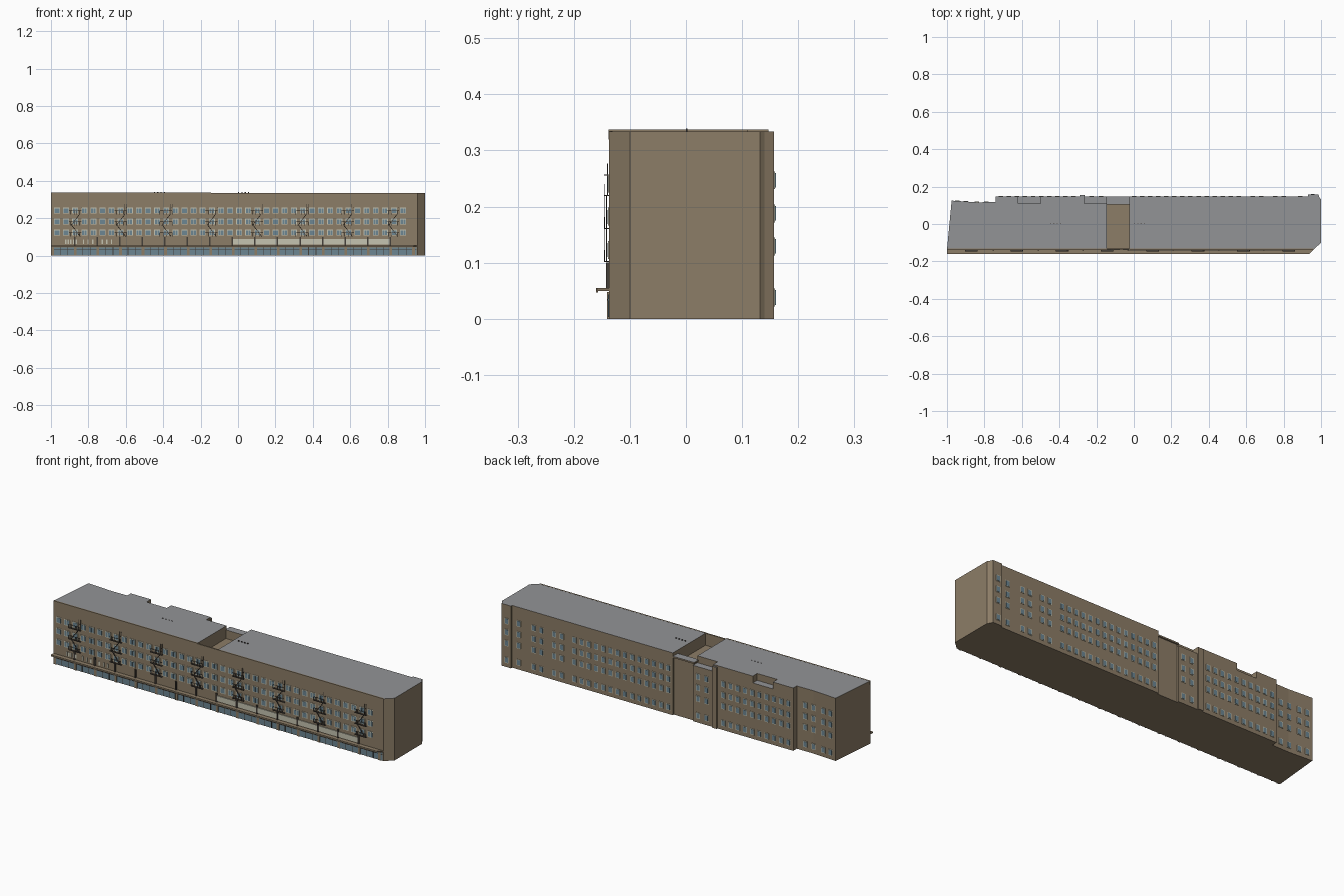
import bpy, bmesh
from mathutils import Vector

cube = bpy.data.objects.get("Cube")
if cube:
    bpy.data.objects.remove(cube)


def material(name, r, g, b):
    m = bpy.data.materials.new(name)
    m.use_nodes = True
    m.diffuse_color = (r, g, b, 1)
    m.node_tree.nodes["Principled BSDF"].inputs["Base Color"].default_value = (r, g, b, 1)
    return m


BRICK = material("brick brown", 0.265, 0.205, 0.135)
ROOF = material("roof grey", 0.29, 0.295, 0.305)
CREAM = material("cream trim", 0.56, 0.55, 0.44)
GLASS = material("blue grey glass", 0.15, 0.24, 0.29)
METAL = material("dark metal", 0.06, 0.05, 0.042)


def finish(name, bm, mats):
    bmesh.ops.recalc_face_normals(bm, faces=bm.faces)
    me = bpy.data.meshes.new(name)
    bm.to_mesh(me)
    bm.free()
    for m in mats:
        me.materials.append(m)
    ob = bpy.data.objects.new(name, me)
    bpy.context.collection.objects.link(ob)
    return ob


def prism(name, outline, z0, z1, top=ROOF):
    """Extruded footprint with brick sides and a coloured top."""
    bm = bmesh.new()
    base = bm.faces.new([bm.verts.new((x, y, z0)) for x, y in outline])
    new = bmesh.ops.extrude_face_region(bm, geom=[base])["geom"]
    bmesh.ops.translate(bm, vec=(0, 0, z1 - z0),
                        verts=[v for v in new if isinstance(v, bmesh.types.BMVert)])
    for f in bm.faces:
        f.material_index = int(all(v.co.z > z1 - 1e-4 for v in f.verts))
    return finish(name, bm, [BRICK, top])


def rect(x0, x1, y0, y1):
    return [(x0, y0), (x1, y0), (x1, y1), (x0, y1)]


def add_box(bm, x0, x1, y0, y1, z0, z1):
    lo, hi = Vector((x0, y0, z0)), Vector((x1, y1, z1))
    for v in bmesh.ops.create_cube(bm, size=1)["verts"]:
        v.co = (lo + hi) / 2 + v.co * (hi - lo)


def boxes(name, mat, specs):
    bm = bmesh.new()
    for s in specs:
        add_box(bm, *s)
    return finish(name, bm, [mat])


FRONT, BACK, TOP = -0.137, 0.147, 0.334
COURT_L, COURT_R = -0.145, -0.025

# Main blocks: east wing, west wing with roof terraces, and the link between them
prism("east_wing", [(COURT_R, FRONT), (0.96, FRONT), (1, -0.1), (1, 0.132), (0.993, 0.14),
                    (0.985, 0.157), (0.93, 0.157), (0.93, BACK), (COURT_R, BACK)], 0, TOP)
left_edge = [(-0.74, BACK), (-0.74, 0.117), (-0.84, 0.116), (-0.9, 0.12), (-0.975, 0.125), (-1, FRONT)]
prism("west_wing", [(COURT_L, FRONT), (COURT_L, BACK)] + left_edge, 0, 0.3)
prism("west_wing_top", [(COURT_L, FRONT), (COURT_L, 0.11), (-0.265, 0.11), (-0.265, BACK),
                        (-0.5, BACK), (-0.5, 0.11), (-0.62, 0.11), (-0.62, BACK)] + left_edge, 0.3, 0.337)
prism("link_floor", rect(COURT_L, COURT_R, FRONT, 0.105), 0, 0.27, BRICK)
prism("link_front_parapet", rect(COURT_L, COURT_R, FRONT, -0.13), 0.27, TOP, BRICK)
prism("link_stair_tower", rect(COURT_L, COURT_R, 0.105, 0.138), 0, 0.308)
prism("link_tower_cap", rect(-0.15, COURT_R, 0.105, 0.146), 0.308, 0.316)
prism("back_pilaster", rect(-0.29, -0.262, 0.14, 0.155), 0, 0.33)
prism("front_roof_edge_west", rect(-1, COURT_L, FRONT - 0.001, -0.131), 0.32, 0.3375, BRICK)
prism("front_roof_edge_east", rect(COURT_R, 0.96, FRONT - 0.001, -0.131), 0.32, 0.3345, BRICK)

# Small roof vents
boxes("roof_vents", METAL, [(x + i * 0.018, x + i * 0.018 + 0.006, 0, 0.003, 0.33, 0.339)
                            for x in (-0.45, 0.0) for i in range(4)])

# Front windows: cream surround, two panes and a projecting sill
ROWS = (0.107, 0.166, 0.225)
W, H = 0.032, 0.032
surrounds, panes = [], []
for z in ROWS:
    for i in range(39):
        x = -0.968 + i * 0.0487
        surrounds.append((x - W / 2, x + W / 2, FRONT - 0.002, FRONT + 0.002, z, z + H))
        for s in (-1, 1):
            c = x + s * 0.0068
            panes.append((c - 0.0058, c + 0.0058, FRONT - 0.003, FRONT, z + 0.003, z + H - 0.004))
boxes("front_window_surrounds", CREAM, surrounds)
boxes("front_window_panes", GLASS, panes)


# Back windows follow the stepped wall line
def back_wall(x):
    if x > 0.93:
        return 0.157
    if x > -0.74:
        return BACK
    return 0.117 + max(0, -0.84 - x) * 0.06


xs = [0.955, 0.89, 0.8, 0.755, 0.68, 0.635] + [0.56 - i * 0.043 for i in range(14)]
xs += [-0.175, -0.225] + [-0.325 - i * 0.043 for i in range(10)] + [-0.79, -0.84, -0.9, -0.945]
surrounds, panes = [], []
for x in xs:
    y = back_wall(x)
    for z in (0.022,) + tuple(r + 0.006 for r in ROWS):
        surrounds.append((x - 0.012, x + 0.012, y - 0.004, y + 0.002, z, z + H))
        panes.append((x - 0.009, x + 0.009, y, y + 0.003, z + 0.003, z + H - 0.003))
boxes("back_window_surrounds", CREAM, surrounds)
boxes("back_window_panes", GLASS, panes)

# Shop fronts with piers and mullions
boxes("shop_glass", GLASS, [(-0.995, 0.955, FRONT - 0.002, FRONT, 0.003, 0.043)])
boxes("shop_piers", BRICK, [(-0.99 + i * 0.1205 - 0.007, -0.99 + i * 0.1205 + 0.007,
                             FRONT - 0.004, FRONT, 0, 0.048) for i in range(17)])
boxes("shop_mullions", METAL, [(-0.99 + i * 0.0402 - 0.0015, -0.99 + i * 0.0402 + 0.0015,
                                FRONT - 0.003, FRONT, 0, 0.045) for i in range(49)]
      + [(-0.995, 0.955, FRONT - 0.003, FRONT, 0.033, 0.035)])

# Street canopy, mitred at the cut corner
prism("street_canopy", [(-1, -0.159), (0.937, -0.159), (0.96, FRONT), (-1, FRONT)], 0.05, 0.055, BRICK)
boxes("canopy_fascia", BRICK, [(-1, 0.937, -0.16, -0.157, 0.047, 0.055)])

# Sign panels and posts above the canopy
PITCH = 0.1205
boxes("sign_panels", CREAM, [(-0.03 + i * PITCH + 0.004, -0.03 + (i + 1) * PITCH - 0.004,
                              FRONT - 0.004, FRONT, 0.06, 0.088) for i in range(7)])
boxes("canopy_posts", METAL, [(-0.03 + i * PITCH - 0.004, -0.03 + i * PITCH + 0.004,
                               FRONT - 0.006, FRONT, 0.055, 0.1) for i in range(-7, 8)])
boxes("small_shop_signs", CREAM, [(x, x + 0.007, FRONT - 0.003, FRONT, 0.063, 0.085)
                                  for x in [-0.925 + i * 0.014 for i in range(5)]
                                  + [-0.83 + i * 0.025 for i in range(7)]])

# Fire escapes: landings, railings and sloping ladders
OUT = FRONT - 0.0095
bars = []
for n in range(8):
    c = -0.87 + n * 0.2425
    for z in ROWS:
        z -= 0.006
        bars.append((c - 0.034, c + 0.034, OUT, FRONT, z, z + 0.002))
        bars.append((c - 0.034, c + 0.034, OUT, OUT + 0.0012, z + 0.02, z + 0.0215))
        for i in range(8):
            x = c - 0.034 + i * 0.0095
            bars.append((x, x + 0.0012, OUT, OUT + 0.0012, z, z + 0.02))
    bars.append((c + 0.03, c + 0.032, OUT, FRONT, 0.255, 0.257))
    for s in (0.022, 0.032):
        bars.append((c + s, c + s + 0.0015, FRONT - 0.004, FRONT - 0.002, 0.22, 0.277))
fire_escapes = boxes("fire_escapes", METAL, bars)

bm = bmesh.new()
for n in range(8):
    c = -0.87 + n * 0.2425
    for k, z in enumerate(ROWS[:2]):
        s = 1 if k % 2 else -1
        for y in (OUT + 0.001, OUT + 0.005):
            a, b = (c - s * 0.024, z - 0.004), (c + s * 0.02, z + 0.054)
            q = [(a[0], y, a[1]), (a[0] + 0.004, y, a[1]), (b[0] + 0.004, y, b[1]), (b[0], y, b[1])]
            bm.faces.new([bm.verts.new(p) for p in q])
stairs = finish("fire_escape_stairs", bm, [METAL])
stairs.modifiers.new("thickness", "SOLIDIFY").thickness = 0.001
